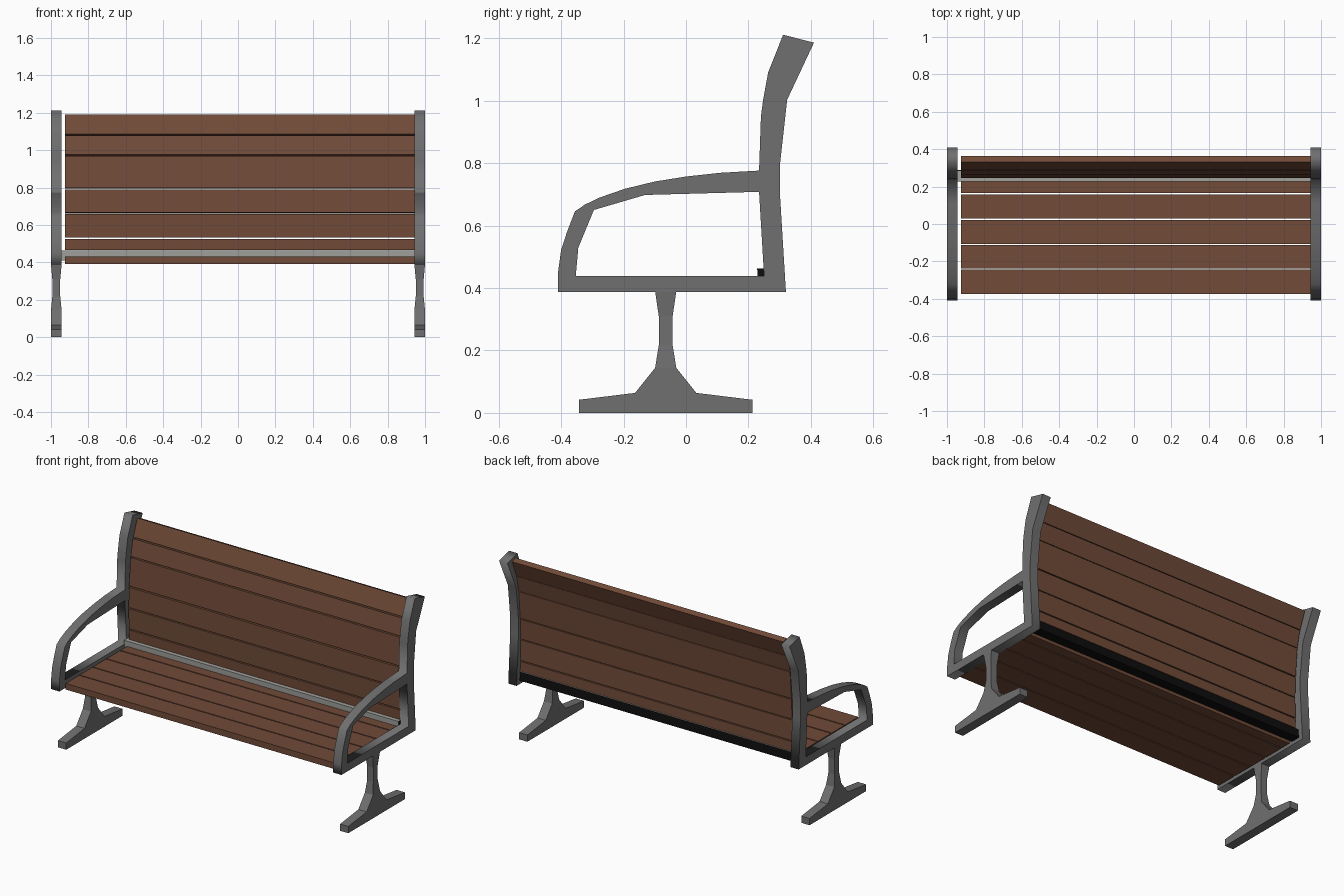
import bpy, bmesh
from mathutils import Vector

if "Cube" in bpy.data.objects:
    bpy.data.objects.remove(bpy.data.objects["Cube"])


def material(name, rgb):
    m = bpy.data.materials.new(name)
    m.diffuse_color = (*rgb, 1)
    m.use_nodes = True
    m.node_tree.nodes["Principled BSDF"].inputs["Base Color"].default_value = m.diffuse_color
    return m


GREY = material("iron grey", (0.16, 0.16, 0.16))
WOOD = material("wood brown", (0.165, 0.07, 0.04))
LIGHT = material("light grey", (0.36, 0.36, 0.34))
BLACK = material("black", (0.004, 0.004, 0.004))


def add(name, mesh, *mats):
    ob = bpy.data.objects.new(name, mesh)
    bpy.context.collection.objects.link(ob)
    mesh.materials.clear()
    for m in mats:
        mesh.materials.append(m)
    return ob


def loft(name, rings, *mats):
    """Closed solid through a list of rings with equal point counts."""
    bm = bmesh.new()
    loops = [[bm.verts.new(p) for p in r] for r in rings]
    n = len(loops[0])
    for a, b in zip(loops, loops[1:]):
        for i in range(n):
            j = (i + 1) % n
            bm.faces.new((a[i], a[j], b[j], b[i]))
    bm.faces.new(loops[0])
    bm.faces.new(loops[-1])
    bmesh.ops.recalc_face_normals(bm, faces=bm.faces)
    me = bpy.data.meshes.new(name)
    bm.to_mesh(me)
    bm.free()
    return add(name, me, *mats)


# Side frame profile (y, z): back post, armrest and seat rail around a hole
OUTER = [(0.32, 0.388), (0.301, 0.70), (0.301, 0.795), (0.324, 1.003),
         (0.41, 1.186), (0.311, 1.211), (0.263, 1.09), (0.247, 1.003),
         (0.24, 0.95), (0.234, 0.776), (0.109, 0.769), (0.0, 0.757),
         (-0.10, 0.741), (-0.195, 0.718), (-0.276, 0.69), (-0.324, 0.667),
         (-0.356, 0.645), (-0.381, 0.58), (-0.40, 0.522), (-0.41, 0.449),
         (-0.41, 0.388)]
HOLE = [(-0.353, 0.439), (-0.345, 0.529), (-0.295, 0.65), (-0.131, 0.698),
        (0.234, 0.708), (0.25, 0.439)]
HALF, CX = 0.0285, 0.9715


def side_frame(name, cx):
    cu = bpy.data.curves.new(name + "_profile", 'CURVE')
    cu.dimensions = '2D'
    cu.fill_mode = 'BOTH'
    cu.extrude = HALF
    for pts in (OUTER, HOLE):
        sp = cu.splines.new('POLY')
        sp.points.add(len(pts) - 1)
        for p, (y, z) in zip(sp.points, pts):
            p.co = (y, z, 0, 1)
        sp.use_cyclic_u = True
    tmp = bpy.data.objects.new(name + "_profile", cu)
    me = bpy.data.meshes.new_from_object(tmp)
    bpy.data.objects.remove(tmp)
    for v in me.vertices:
        y, z, x = v.co
        v.co = Vector((x + cx, y, z))
    bm = bmesh.new()
    bm.from_mesh(me)
    bmesh.ops.remove_doubles(bm, verts=bm.verts, dist=1e-5)
    bmesh.ops.recalc_face_normals(bm, faces=bm.faces)
    bm.to_mesh(me)
    bm.free()
    me.name = name
    add(name, me, GREY)


# Pedestal leg rows: height, half depth, half width
LEG = [(0.0, 0.278, HALF), (0.042, 0.278, HALF), (0.064, 0.098, HALF),
       (0.144, 0.034, HALF), (0.218, 0.022, 0.021), (0.308, 0.022, 0.021),
       (0.390, 0.034, HALF)]
for side, s in (("left", -1), ("right", 1)):
    cx = s * CX
    side_frame(side + "_side_frame", cx)
    loft(side + "_leg",
         [[(cx - w, -0.065 - d, z), (cx + w, -0.065 - d, z),
           (cx + w, -0.065 + d, z), (cx - w, -0.065 + d, z)]
          for z, d, w in LEG], GREY)

X0, X1 = -0.925, 0.945


def board(name, section, x0, x1, *mats):
    return loft(name, [[(x, y, z) for y, z in section] for x in (x0, x1)], *mats)


# Seat slats
SEAT = [(-0.375, -0.244), (-0.237, -0.113), (-0.106, 0.022),
        (0.029, 0.158), (0.165, 0.229)]
for i, (a, b) in enumerate(SEAT):
    board(f"seat_slat_{i + 1}", [(a, 0.392), (b, 0.392), (b, 0.43), (a, 0.43)],
          X0, X1, WOOD)

# Back slats: front edge (y, z) at the bottom and top of each
BACK = [(0.250, 0.465, 0.248, 0.525), (0.248, 0.532, 0.245, 0.659),
        (0.245, 0.666, 0.249, 0.790), (0.250, 0.798, 0.264, 0.969),
        (0.265, 0.977, 0.287, 1.079), (0.290, 1.087, 0.331, 1.190)]
for i, (y0, z0, y1, z1) in enumerate(BACK):
    n = Vector((z1 - z0, y0 - y1)).normalized() * 0.034
    board(f"back_slat_{i + 1}",
          [(y0, z0), (y1, z1), (y1 + n.x, z1 + n.y), (y0 + n.x, z0 + n.y)],
          X0, X1, WOOD)

# Metal strip between seat and back: light in front and on top, dark behind
strip = board("rear_strip", [(0.23, 0.41), (0.29, 0.41), (0.285, 0.463), (0.228, 0.463)],
              -0.945, 0.945, LIGHT, BLACK)
for f in strip.data.polygons:
    f.material_index = 0 if f.normal.y < -0.5 or f.normal.z > 0.5 else 1
